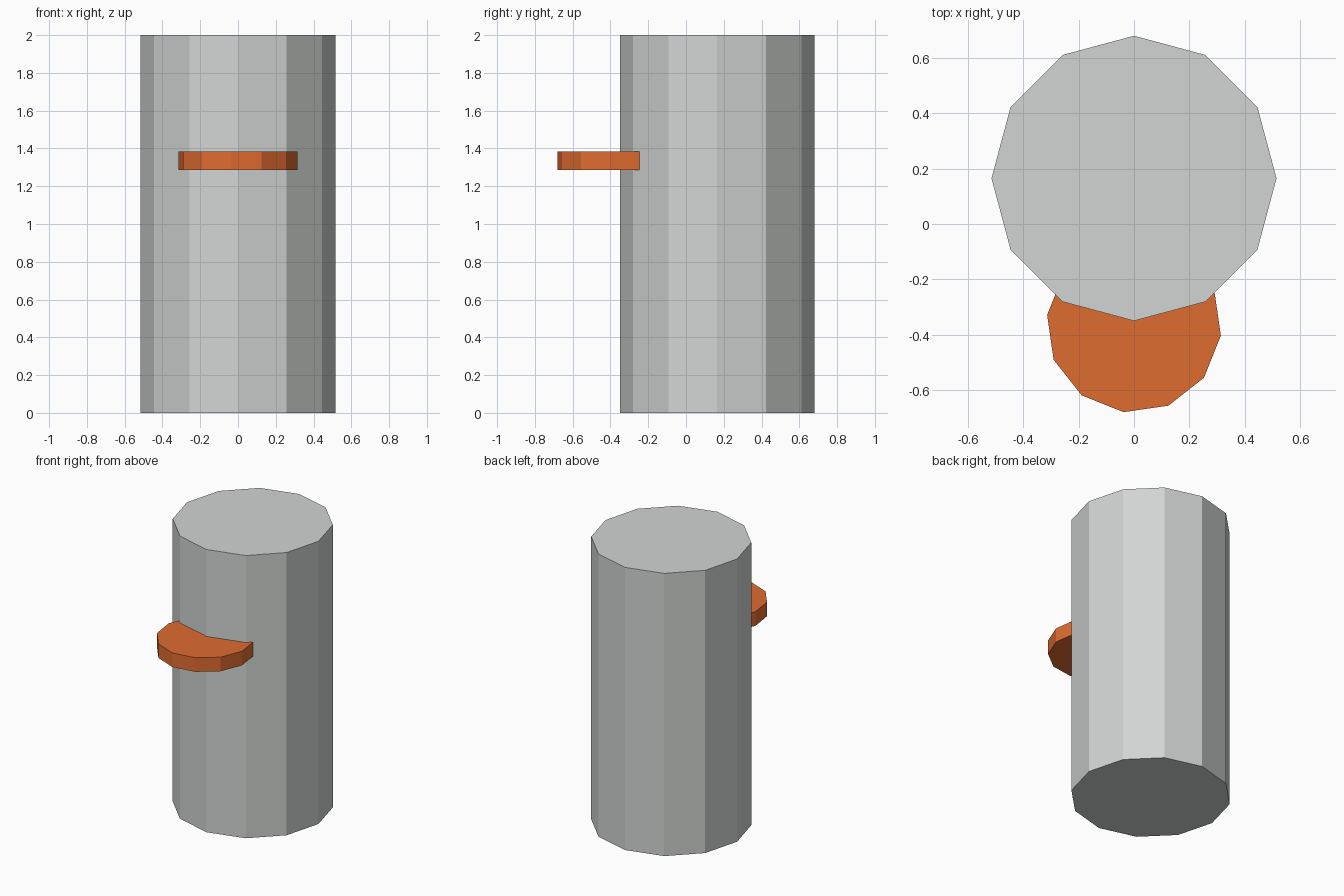
import bpy
import math

cube = bpy.data.objects.get("Cube")
if cube:
    bpy.data.objects.remove(cube, do_unlink=True)


def make_material(name, rgb):
    mat = bpy.data.materials.new(name)
    mat.use_nodes = True
    colour = (*rgb, 1.0)
    mat.diffuse_color = colour
    mat.node_tree.nodes["Principled BSDF"].inputs["Base Color"].default_value = colour
    return mat


def make_prism(name, radius, bottom, top, y, first_corner, mat):
    """Flat-shaded upright twelve-sided prism; first_corner is in degrees from +x."""
    bpy.ops.mesh.primitive_cylinder_add(
        vertices=12, radius=radius, depth=top - bottom,
        location=(0, y, (bottom + top) / 2),
        rotation=(0, 0, math.radians(first_corner)))
    obj = bpy.context.object
    obj.name = name
    obj.data.materials.append(mat)
    return obj


grey = make_material("light grey", (0.64, 0.665, 0.65))
orange = make_material("orange", (0.74, 0.15, 0.03))

# Tall trunk
make_prism("trunk", 0.515, 0, 2, 0.165, 0, grey)

# Shelf disc, slightly turned and partly sunk into the front of the trunk
make_prism("shelf_disc", 0.316, 1.285, 1.385, -0.366, -6.8, orange)
